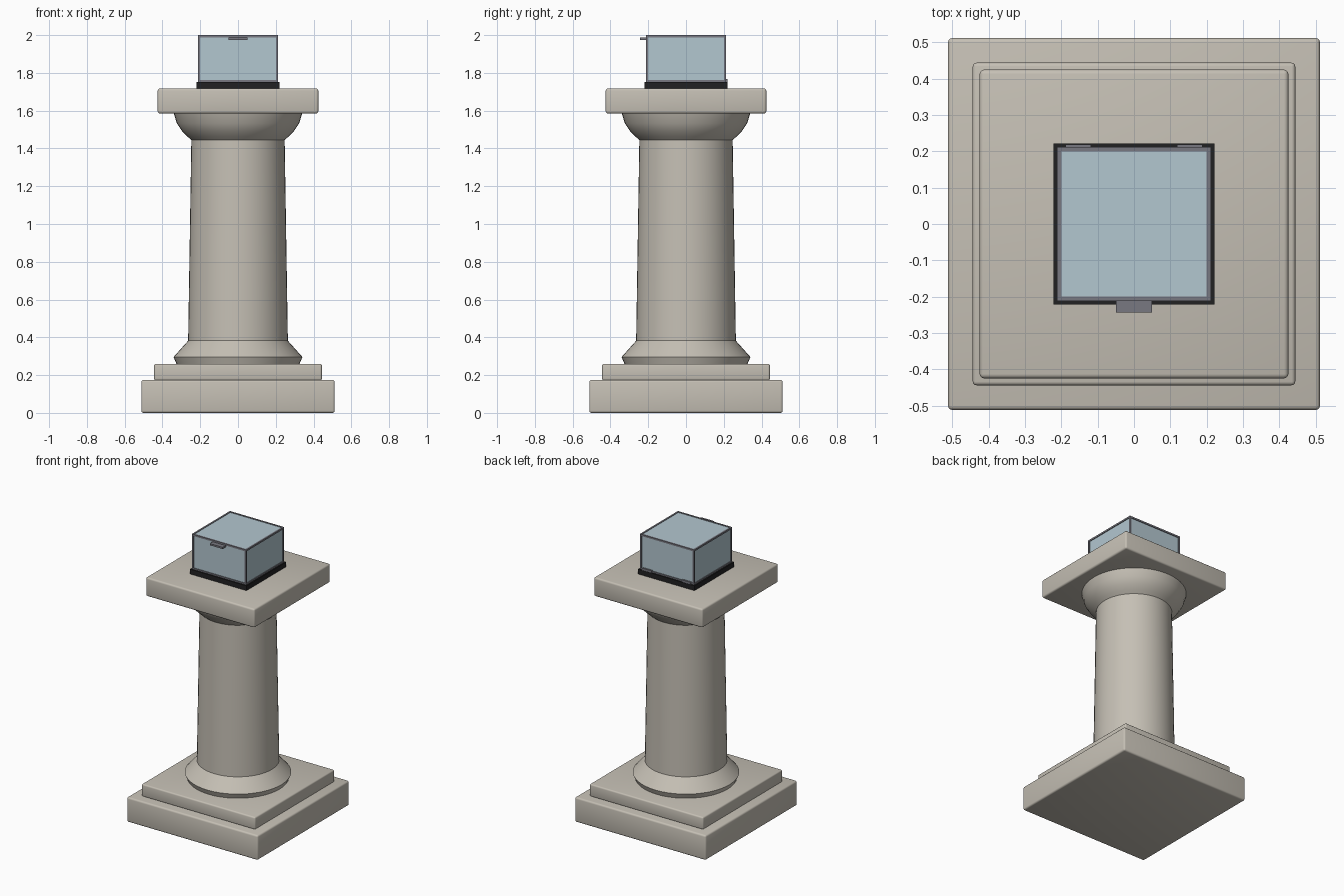
import bpy, bmesh, math
from mathutils import Matrix

if "Cube" in bpy.data.objects:
    bpy.data.objects.remove(bpy.data.objects["Cube"])


def material(name, rgb):
    m = bpy.data.materials.new(name)
    m.diffuse_color = (*rgb, 1.0)
    m.use_nodes = True
    m.node_tree.nodes["Principled BSDF"].inputs["Base Color"].default_value = m.diffuse_color
    return m


STONE = material("warm_stone", (0.56, 0.525, 0.46))
GLASS = material("pale_blue_glass", (0.45, 0.57, 0.63))
METAL = material("grey_metal", (0.19, 0.19, 0.22))
BLACK = material("black_base", (0.015, 0.015, 0.016))


def finish(bm, name, mat, angle=30):
    bmesh.ops.recalc_face_normals(bm, faces=bm.faces)
    me = bpy.data.meshes.new(name)
    bm.to_mesh(me)
    bm.free()
    me.materials.append(mat)
    me.shade_smooth()
    me.set_sharp_from_angle(angle=math.radians(angle))
    ob = bpy.data.objects.new(name, me)
    bpy.context.collection.objects.link(ob)
    return ob


def box(name, lo, hi, mat, bevel=0.0):
    bm = bmesh.new()
    size = [b - a for a, b in zip(lo, hi)]
    mid = [(a + b) / 2 for a, b in zip(lo, hi)]
    bmesh.ops.create_cube(bm, size=1, matrix=Matrix.Translation(mid) @ Matrix.Diagonal((*size, 1)))
    if bevel:
        bmesh.ops.bevel(bm, geom=bm.edges[:], offset=bevel, segments=3, profile=0.5, affect='EDGES')
    return finish(bm, name, mat)


def slab(name, half, z0, z1, mat, bevel=0.0):
    return box(name, (-half, -half, z0), (half, half, z1), mat, bevel)


def lathe(name, profile, mat, sides=48):
    bm = bmesh.new()
    rings = [[bm.verts.new((r * math.cos(2 * math.pi * i / sides),
                            r * math.sin(2 * math.pi * i / sides), z)) for i in range(sides)]
             for r, z in profile]
    for a, b in zip(rings, rings[1:]):
        for i in range(sides):
            j = (i + 1) % sides
            bm.faces.new((a[i], a[j], b[j], b[i]))
    bm.faces.new(rings[0])
    bm.faces.new(rings[-1])
    return finish(bm, name, mat)


# Stepped plinth and top slab
slab("lower_plinth", 0.512, 0.0, 0.175, STONE, 0.012)
slab("upper_plinth", 0.444, 0.172, 0.26, STONE, 0.01)
slab("top_slab", 0.425, 1.585, 1.718, STONE, 0.012)

# Column: flared foot, tapered shaft, flared capital
lathe("column", [(0.324, 0.255), (0.341, 0.296), (0.264, 0.382), (0.247, 1.445),
                 (0.268, 1.463), (0.296, 1.491), (0.324, 1.533), (0.341, 1.59)], STONE)

# Display case: black base and glass body
slab("case_base", 0.221, 1.715, 1.752, BLACK)
slab("glass_case", 0.207, 1.752, 1.997, GLASS)

# Metal frame: four posts plus top and bottom rails
O, I = 0.212, 0.2
for sx in (-1, 1):
    for sy in (-1, 1):
        xs, ys = sorted((sx * I, sx * O)), sorted((sy * I, sy * O))
        box("corner_post", (xs[0], ys[0], 1.75), (xs[1], ys[1], 2.0), METAL)
for z0, z1 in ((1.75, 1.762), (1.988, 2.0)):
    for s in (-1, 1):
        a, b = sorted((s * I, s * O))
        box("rail_x", (-I, a, z0), (I, b, z1), METAL)
        box("rail_y", (a, -I, z0), (b, I, z1), METAL)

# Front lid handle
box("lid_handle", (-0.05, -0.243, 1.975), (0.05, -0.207, 1.987), METAL)

# Rear hinges
for s in (-1, 1):
    x0, x1 = sorted((s * 0.118, s * 0.189))
    box("hinge", (x0, 0.205, 1.748), (x1, 0.219, 1.767), METAL)
